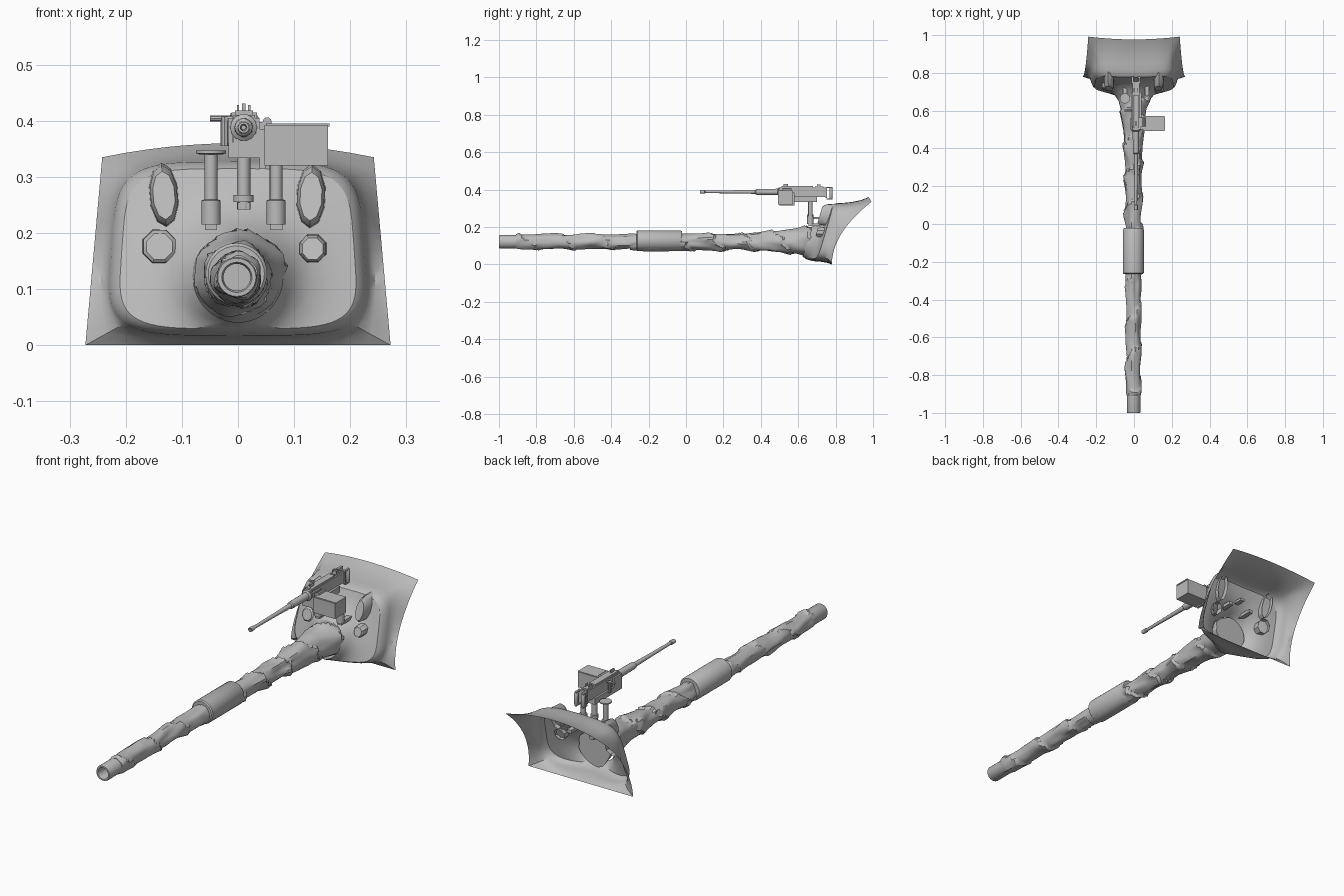
import bpy, bmesh, math, random
from mathutils import Vector, noise

if "Cube" in bpy.data.objects:
    bpy.data.objects.remove(bpy.data.objects["Cube"])

grey = bpy.data.materials.new("canvas_grey")
grey.diffuse_color = (0.5, 0.5, 0.5, 1)
grey.use_nodes = True
grey.node_tree.nodes["Principled BSDF"].inputs["Base Color"].default_value = grey.diffuse_color
GZ = 0.121          # cannon axis height
GX = 0.01           # machine gun centre line


def finish(name, bm, angle=35, normals=True):
    if normals:
        bmesh.ops.recalc_face_normals(bm, faces=bm.faces)
    me = bpy.data.meshes.new(name)
    bm.to_mesh(me)
    bm.free()
    ob = bpy.data.objects.new(name, me)
    bpy.context.collection.objects.link(ob)
    me.materials.append(grey)
    bpy.ops.object.select_all(action='DESELECT')
    ob.select_set(True)
    bpy.context.view_layer.objects.active = ob
    bpy.ops.object.shade_smooth_by_angle(angle=math.radians(angle))
    return ob


def loft(bm, rings, caps=(False, False)):
    loops = [[bm.verts.new(p) for p in r] for r in rings]
    n = len(loops[0])
    for a, b in zip(loops, loops[1:]):
        for i in range(n):
            j = (i + 1) % n
            bm.faces.new((a[i], a[j], b[j], b[i]))
    if caps[0]:
        bm.faces.new(loops[0])
    if caps[1]:
        bm.faces.new(loops[-1])


def lathe(name, prof, centre, axis='y', n=16, caps=(True, True)):
    """Round part from (position, radius) pairs along an axis."""
    rings = []
    for p, r in prof:
        ring = []
        for i in range(n):
            t = 2 * math.pi * i / n
            c, s = r * math.cos(t), r * math.sin(t)
            a, b = centre
            ring.append({'y': (a + c, p, b + s), 'z': (a + c, b + s, p),
                         'x': (p, a + c, b + s)}[axis])
        rings.append(ring)
    bm = bmesh.new()
    loft(bm, rings, caps)
    return finish(name, bm)


def box(name, x, y, z):
    bm = bmesh.new()
    loft(bm, [[(x[0], y[0], k), (x[1], y[0], k), (x[1], y[1], k), (x[0], y[1], k)] for k in z],
         (True, True))
    return finish(name, bm)


# --- mantlet cover: flared rim, rounded front face, bulge around the cannon
N = 64


def face_y(x, z):
    d = max(math.hypot(x, z - GZ) - 0.075, 0)
    return 0.685 + 0.3 * z - 0.085 * math.exp(-d / 0.035) + 0.25 * x * x


def rim_pt(t):
    c, s = math.cos(t), math.sin(t)
    m = max(abs(c), abs(s))
    u, v = c / m, (s / m + 1) / 2
    z = v * (0.335 + 0.025 * (1 - u * u))
    return Vector((u * (0.272 - 0.03 * v), 0.78 + 0.212 * (v ** 2) - 0.015 * v * (1 - u * u), z))


def edge_pt(t, k=1.0, n=4.5):
    c, s = math.cos(t), math.sin(t)
    x = math.copysign(abs(c) ** (2 / n), c)
    v = math.copysign(abs(s) ** (2 / n), s)
    z = 0.172 + 0.155 * k * v
    x *= k * (0.236 - 0.022 * (v + 1) / 2)
    return Vector((x, face_y(x, z), z))


ts = [2 * math.pi * i / N for i in range(N)]
rim = [rim_pt(t) for t in ts]
edge = [edge_pt(t) + Vector((0, 0.03, 0)) for t in ts]
rings = [rim]
for f, g in ((0.75, 0.5), (0.45, 0.2), (0.2, 0.06)):
    rings.append([Vector((e.x + (r.x - e.x) * g, e.y + (r.y - e.y) * f, e.z + (r.z - e.z) * g))
                  for r, e in zip(rim, edge)])
rings.append(edge)
rings.append([edge_pt(t, 0.96) + Vector((0, 0.008, 0)) for t in ts])
hub = [Vector((0.08 * math.cos(t), 0, GZ + 0.08 * math.sin(t))) for t in ts]
inner = [edge_pt(t, 0.92) for t in ts]
for f in (0, 0.2, 0.4, 0.6, 0.75, 0.88, 1):
    ring = []
    for a, b in zip(inner, hub):
        p = a.lerp(b, f)
        p.y = face_y(p.x, p.z)
        ring.append(p)
    rings.append(ring)
bm = bmesh.new()
loft(bm, rings)
finish("mantlet_cover", bm, 30)


# --- sight bosses standing out of the front face
def boss(name, cx, cz, rx, rz, out, tilt, n):
    rings = []
    for k, d in ((1.08, -0.02), (1.0, out * 0.7), (0.8, out)):
        ring = []
        for i in range(n):
            t = 2 * math.pi * (i + 0.5) / n
            a, b = rx * k * math.cos(t), rz * k * math.sin(t)
            x = cx + a * math.cos(tilt) - b * math.sin(tilt)
            z = cz + a * math.sin(tilt) + b * math.cos(tilt)
            ring.append((x, face_y(cx, cz) + 0.3 * (z - cz) - d, z))
        rings.append(ring)
    bm = bmesh.new()
    loft(bm, rings, (False, True))
    finish(name, bm)


boss("sight_boss_left", -0.132, 0.267, 0.025, 0.054, 0.05, 0.08, 10)
boss("sight_boss_right", 0.13, 0.265, 0.025, 0.054, 0.05, -0.04, 10)
boss("round_boss_left", -0.14, 0.176, 0.031, 0.031, 0.02, 0, 8)
boss("round_boss_right", 0.133, 0.172, 0.025, 0.026, 0.03, 0, 8)


# --- cannon: bare muzzle, cloth wrapping, thick sleeve
lathe("muzzle", [(-0.6, 0.024), (-0.99, 0.024), (-1.0, 0.027), (-1.0, 0.034), (-0.995, 0.036),
                 (-0.85, 0.036)], (-0.002, GZ), n=28, caps=(True, False))
lathe("barrel_sleeve", [(-0.265, 0.036), (-0.265, 0.05), (-0.26, 0.055), (-0.03, 0.055),
                        (-0.022, 0.05), (-0.022, 0.036)], (-0.003, 0.127), n=32)


def radius_at(y, prof):
    for (a, ra), (b, rb) in zip(prof, prof[1:]):
        if a <= y <= b:
            return ra + (rb - ra) * (y - a) / (b - a)
    return prof[-1][1]


def wrapping(name, prof, pitch, amp, seed, n=28, step=0.012):
    """Cloth tube with a spiral overlapping step and soft lumps."""
    y0, y1 = prof[0][0], prof[-1][0]
    count = round((y1 - y0) / step)
    rings = []
    for k in range(count + 1):
        y = y0 + (y1 - y0) * k / count
        r0 = radius_at(y, prof)
        ring = []
        for i in range(n):
            t = 2 * math.pi * i / n
            lump = noise.noise(Vector((math.cos(t) * 1.3 + seed, y * 9, math.sin(t) * 1.3)))
            saw = (t / (2 * math.pi) + y / pitch + 0.25 * lump) % 1.0
            r = r0 + amp * (0.9 * saw ** 3 + 0.9 * lump - 0.15)
            yy = y + (0.02 * noise.noise(Vector((t, seed, y * 4))) if 0 < k < count else 0)
            ring.append((-0.003 + r * math.cos(t), yy, GZ + r * math.sin(t)))
        rings.append(ring)
    bm = bmesh.new()
    loft(bm, rings, (True, True))
    finish(name, bm, 32)


wrapping("front_wrapping", [(-0.91, 0.036), (-0.885, 0.041), (-0.6, 0.038), (-0.25, 0.04)], 0.21, 0.009, 3.1)
wrapping("rear_wrapping", [(-0.04, 0.04), (0.2, 0.043), (0.38, 0.047), (0.5, 0.056), (0.6, 0.07),
                           (0.645, 0.08), (0.68, 0.082)], 0.17, 0.013, 7.7)
# cloth hanging under the sleeve
bm = bmesh.new()
loft(bm, [[(0.045 * w * math.cos(a) - 0.003, y, 0.11 - 0.042 * w * math.sin(a))
           for a in [math.pi * i / 9 for i in range(10)]]
          for y, w in ((-0.3, 0.8), (-0.22, 0.98), (-0.1, 0.97), (0.02, 0.85))], (True, True))
finish("sleeve_cloth", bm)

# --- posts on the mantlet
PY = 0.665
for name, x, foot, top in (("left_post", -0.048, 0.215, 0.343), ("right_post", 0.068, 0.215, 0.335)):
    lathe(name, [(foot - 0.01, 0.01), (foot, 0.01), (foot, 0.017), (foot + 0.043, 0.017),
                 (foot + 0.045, 0.0115), (top, 0.0115)], (x, PY), 'z')
    box(name + "_bracket", (x - 0.011, x + 0.011), (PY - 0.01, 0.77), (foot - 0.01, foot + 0.005))
lathe("left_post_cap", [(0.34, 0.02), (0.342, 0.027), (0.347, 0.027)], (-0.048, PY), 'z')
lathe("gun_pintle", [(0.242, 0.012), (0.255, 0.012), (0.255, 0.018), (0.268, 0.018), (0.268, 0.012),
                     (0.35, 0.012)], (GX, PY), 'z')
box("pintle_bracket", (GX - 0.011, GX + 0.011), (PY - 0.01, 0.78), (0.242, 0.254))

# --- machine gun
BZ = 0.388
lathe("gun_barrel", [(0.09, 0.004), (0.075, 0.006), (0.075, 0.010), (0.1, 0.010), (0.103, 0.007),
                     (0.25, 0.0085), (0.37, 0.011), (0.375, 0.016), (0.49, 0.017), (0.495, 0.024),
                     (0.52, 0.024)], (GX, BZ), n=14)
box("receiver", (GX - 0.018, GX + 0.02), (0.5, 0.745), (0.36, 0.41))
box("top_cover", (GX - 0.015, GX + 0.017), (0.51, 0.68), (0.41, 0.418))
box("cradle", (GX - 0.027, GX + 0.03), (0.5, 0.7), (0.334, 0.362))
box("back_plate", (GX - 0.022, GX + 0.024), (0.745, 0.755), (0.355, 0.415))
for s in (-1, 1):
    lathe("spade_grip", [(0.35, 0.006), (0.355, 0.009), (0.405, 0.009), (0.41, 0.006)],
          (GX + s * 0.018, 0.775), 'z', 10)
    box("grip_arm_top", (GX + s * 0.018 - 0.005, GX + s * 0.018 + 0.005), (0.75, 0.782), (0.408, 0.414))
    box("grip_arm_bottom", (GX + s * 0.018 - 0.005, GX + s * 0.018 + 0.005), (0.75, 0.782), (0.346, 0.352))
    box("rear_sight_leaf", (GX + s * 0.01 - 0.002, GX + s * 0.01 + 0.002), (0.70, 0.72), (0.41, 0.428))
    box("side_bracket", (GX + s * 0.024 - 0.004, GX + s * 0.024 + 0.004), (0.5, 0.56), (0.36, 0.405))
box("rear_sight_base", (GX - 0.013, GX + 0.013), (0.69, 0.735), (0.41, 0.417))
box("front_sight", (GX - 0.003, GX + 0.003), (0.52, 0.545), (0.417, 0.431))
lathe("charging_handle", [(-0.05, 0.005), (-0.01, 0.005)], (0.60, 0.404), 'x', 8)
lathe("handle_knob", [(0.355, 0.007), (0.408, 0.007)], (-0.024, 0.60), 'z', 8)

# --- ammunition box and feed tray
box("ammo_box", (0.047, 0.16), (0.492, 0.572), (0.32, 0.392))
box("ammo_box_lid", (0.05, 0.163), (0.495, 0.57), (0.39, 0.395))
box("ammo_box_support", (0.038, 0.049), (0.5, 0.58), (0.314, 0.385))
box("feed_tray", (0.022, 0.06), (0.515, 0.565), (0.375, 0.398))
lathe("feed_roller", [(0.515, 0.008), (0.565, 0.008)], (0.052, 0.398), n=10)
